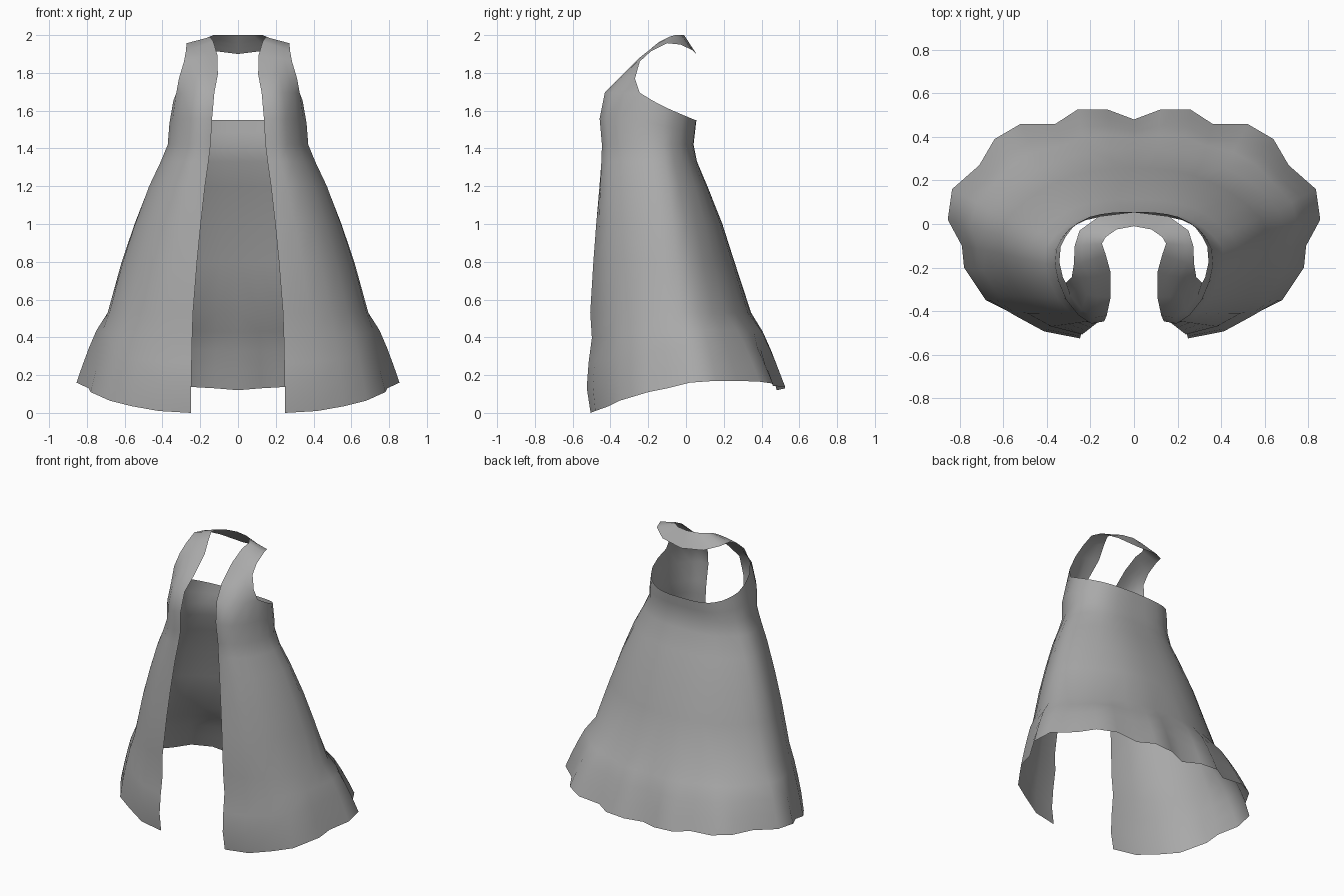
import bpy
import bmesh
from math import pi, sin
from mathutils import Vector

cube = bpy.data.objects.get("Cube")
if cube:
    bpy.data.objects.remove(cube, do_unlink=True)

cloth = bpy.data.materials.new("grey_cloth")
cloth.use_nodes = True
GREY = (0.4, 0.4, 0.4, 1)
cloth.diffuse_color = GREY
cloth.node_tree.nodes["Principled BSDF"].inputs["Base Color"].default_value = GREY


def ring(points, z):
    return [Vector((x, y, z)) for x, y in points]


def blend(a, b, t):
    return [p.lerp(q, t) for p, q in zip(a, b)]


def cloth_sheet(name, rows):
    """Skin rows of points (a shorter row covers only the front columns), then mirror."""
    bm = bmesh.new()
    grid = [[bm.verts.new(p) for p in row] for row in rows]
    for low, high in zip(grid, grid[1:]):
        for i in range(min(len(low), len(high)) - 1):
            bm.faces.new((low[i], low[i + 1], high[i + 1], high[i]))
    mesh = bpy.data.meshes.new(name)
    bm.to_mesh(mesh)
    bm.free()
    mesh.materials.append(cloth)
    obj = bpy.data.objects.new(name, mesh)
    bpy.context.collection.objects.link(obj)
    bpy.ops.object.select_all(action="DESELECT")
    obj.select_set(True)
    bpy.context.view_layer.objects.active = obj
    mirror = obj.modifiers.new("mirror", "MIRROR")
    mirror.use_clip = True
    bpy.ops.object.shade_smooth_by_angle(angle=pi / 3)


# Half outlines, from the open front edge round to the centre of the back
waist = ring([(.145, -.435), (.2, -.445), (.26, -.41), (.32, -.34), (.355, -.26),
              (.372, -.19), (.366, -.12), (.342, -.075), (.305, -.03), (.265, -.003),
              (.22, .018), (.165, .03), (.11, .037), (.055, .04), (0, .04)], 1.42)
knee = ring([(.238, -.507), (.38, -.47), (.49, -.41), (.58, -.33), (.645, -.22),
             (.68, -.12), (.69, -.03), (.663, .065), (.6, .14), (.515, .205),
             (.42, .258), (.32, .3), (.22, .328), (.11, .34), (0, .345)], .53)
hem = [Vector(p) for p in (
    (.25, -.505, 0), (.42, -.48, .01), (.56, -.41, .035), (.68, -.35, .065),
    (.78, -.2, .11), (.79, -.1, .13), (.855, .02, .16), (.835, .16, .17),
    (.71, .27, .17), (.64, .39, .165), (.52, .46, .155), (.36, .46, .143),
    (.26, .525, .138), (.12, .525, .13), (0, .48, .12))]

# Skirt: flared hem with ripples below, cone above that hangs closer at the back
rows = [hem]
for drop, forward in ((.75, .02), (.5, .01), (.25, -.008)):
    row = blend(knee, hem, drop ** .74)
    for i, (p, top, low) in enumerate(zip(row, knee, hem)):
        p.z = top.z + (low.z - top.z) * drop
        p.y -= forward * max(0, 1 - i / 4)
    rows.append(row)
rows.append(knee)
for z, front, back in ((.8, .77, .71), (1, .56, .5), (1.2, .32, .24), (1.33, .12, .06)):
    row = []
    for i, (top, low) in enumerate(zip(waist, knee)):
        lag = min(1, max(0, (i - 6) / 2))
        p = top.lerp(low, front + (back - front) * lag)
        row.append(Vector((p.x, p.y, z)))
    rows.append(row)
rows.append(waist)

# Bodice: the top edge rises from the back to the armhole
bodice_top = []
for p in waist:
    y = p.y + .015
    rise = min(1, max(0, (.05 - y) / .29))
    bodice_top.append(Vector((p.x * .92 - max(0, .2 - p.x) * .15 * (p.y < -.4), y,
                              1.55 + .12 * rise + .025 * rise ** 4)))
bust = blend(waist, bodice_top, .5)
for p, low in zip(bust, waist):
    p.x += .015 * low.x
    p.y -= .045 * max(0, -p.y)
rows += [bust, bodice_top]

# Straps and neck band: inner edge, outer edge and bulge of each row
strap_edges = [
    ((.107, -.335, 1.79), (.313, -.27, 1.77), .022),
    ((.108, -.22, 1.89), (.286, -.245, 1.86), .012),
    ((.13, -.14, 1.965), (.276, -.185, 1.915), .005),
    ((.147, -.09, 1.99), (.272, -.1, 1.957), 0),
    ((.13, -.06, 2), (.25, -.03, 1.95), 0),
    ((.08, -.025, 2), (.16, .035, 1.92), 0),
    ((0, -.01, 2), (0, .055, 1.9), 0)]
COLUMNS = 5
for inner, outer, bulge in strap_edges:
    row = []
    for i in range(COLUMNS):
        t = i / (COLUMNS - 1)
        p = Vector(inner).lerp(Vector(outer), t)
        row.append(p + Vector((.3, -1, .5)) * bulge * sin(pi * t))
    rows.append(row)
cloth_sheet("open_front_halter_dress", rows)
